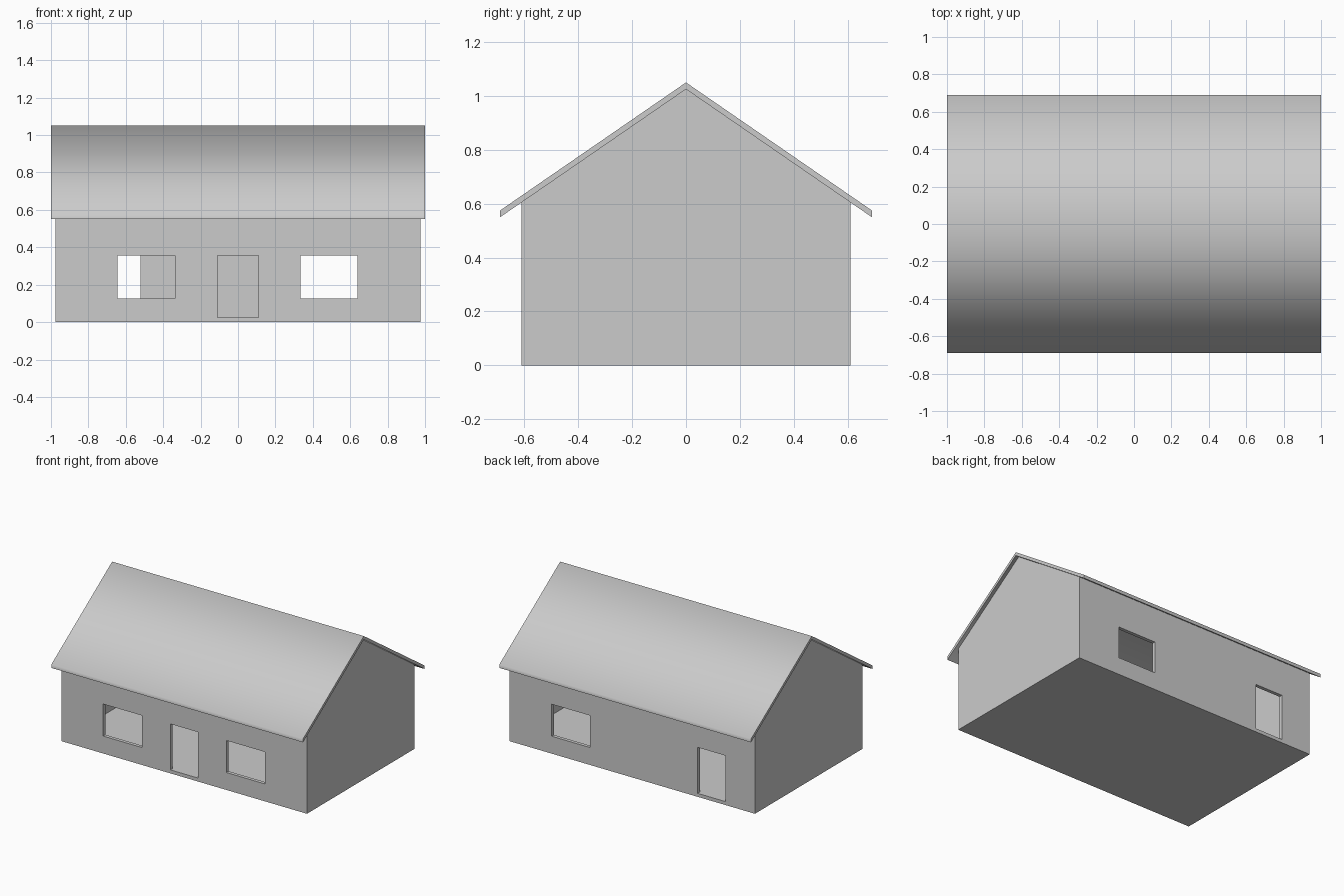
import bpy
import math

if "Cube" in bpy.data.objects:
    bpy.data.objects.remove(bpy.data.objects["Cube"])

HX, HY, T = 0.975, 0.61, 0.025      # wall half-length, half-depth, thickness
RX, RY = 1.0, 0.69                  # roof half-length, half-depth
RIDGE, EAVE, ROOF_T = 1.025, 0.55, 0.025
WALL_TOP = RIDGE - (RIDGE - EAVE) * HY / RY


def prism(name, profile, half_x):
    """Extrude a y-z outline symmetrically along x."""
    n = len(profile)
    verts = [(x, y, z) for x in (-half_x, half_x) for y, z in profile]
    faces = [tuple(reversed(range(n))), tuple(range(n, 2 * n))]
    faces += [(i, (i + 1) % n, (i + 1) % n + n, i + n) for i in range(n)]
    mesh = bpy.data.meshes.new(name)
    mesh.from_pydata(verts, [], faces)
    obj = bpy.data.objects.new(name, mesh)
    bpy.context.collection.objects.link(obj)
    return obj


def cut(target, cutter):
    """Subtract a hidden cutter from the target."""
    mod = target.modifiers.new(cutter.name, 'BOOLEAN')
    mod.operation = 'DIFFERENCE'
    mod.solver = 'EXACT'
    mod.object = cutter
    bpy.context.view_layer.objects.active = target
    bpy.ops.object.modifier_apply(modifier=mod.name)
    bpy.data.objects.remove(cutter)


def opening(name, side, x0, x1, z0, z1):
    """Cutter box through the front (side -1) or back (side 1) wall."""
    y0, y1 = sorted((side * (HY - 2 * T), side * (HY + T)))
    obj = prism(name, [(y0, z0), (y1, z0), (y1, z1), (y0, z1)], (x1 - x0) / 2)
    obj.location.x = (x0 + x1) / 2
    bpy.context.view_layer.update()
    return obj


# Walls and floor: gabled shell, hollow up to the roof
walls = prism("walls", [(-HY, 0), (HY, 0), (HY, WALL_TOP), (0, RIDGE), (-HY, WALL_TOP)], HX)
inner = HY - T
cut(walls, prism("room_cutter", [(-inner, T), (inner, T), (inner, 1.2), (-inner, 1.2)], HX - T))

# Windows and doors: three openings in front, two in back
for name, side, x0, x1, z0 in [
    ("front_left_window", -1, -0.645, -0.337, 0.125),
    ("front_door", -1, -0.11, 0.11, T),
    ("front_right_window", -1, 0.335, 0.64, 0.125),
    ("back_window", 1, 0.335, 0.64, 0.125),
    ("back_door", 1, -0.74, -0.52, T),
]:
    cut(walls, opening(name, side, x0, x1, z0, 0.355))

# Roof: thin folded slab, shaded smoothly over the ridge
roof = prism("roof", [(-RY, EAVE), (0, RIDGE), (RY, EAVE), (RY, EAVE + ROOF_T),
                      (0, RIDGE + ROOF_T), (-RY, EAVE + ROOF_T)], RX)
bpy.ops.object.select_all(action='DESELECT')
roof.select_set(True)
bpy.context.view_layer.objects.active = roof
bpy.ops.object.shade_smooth_by_angle(angle=math.radians(75))
